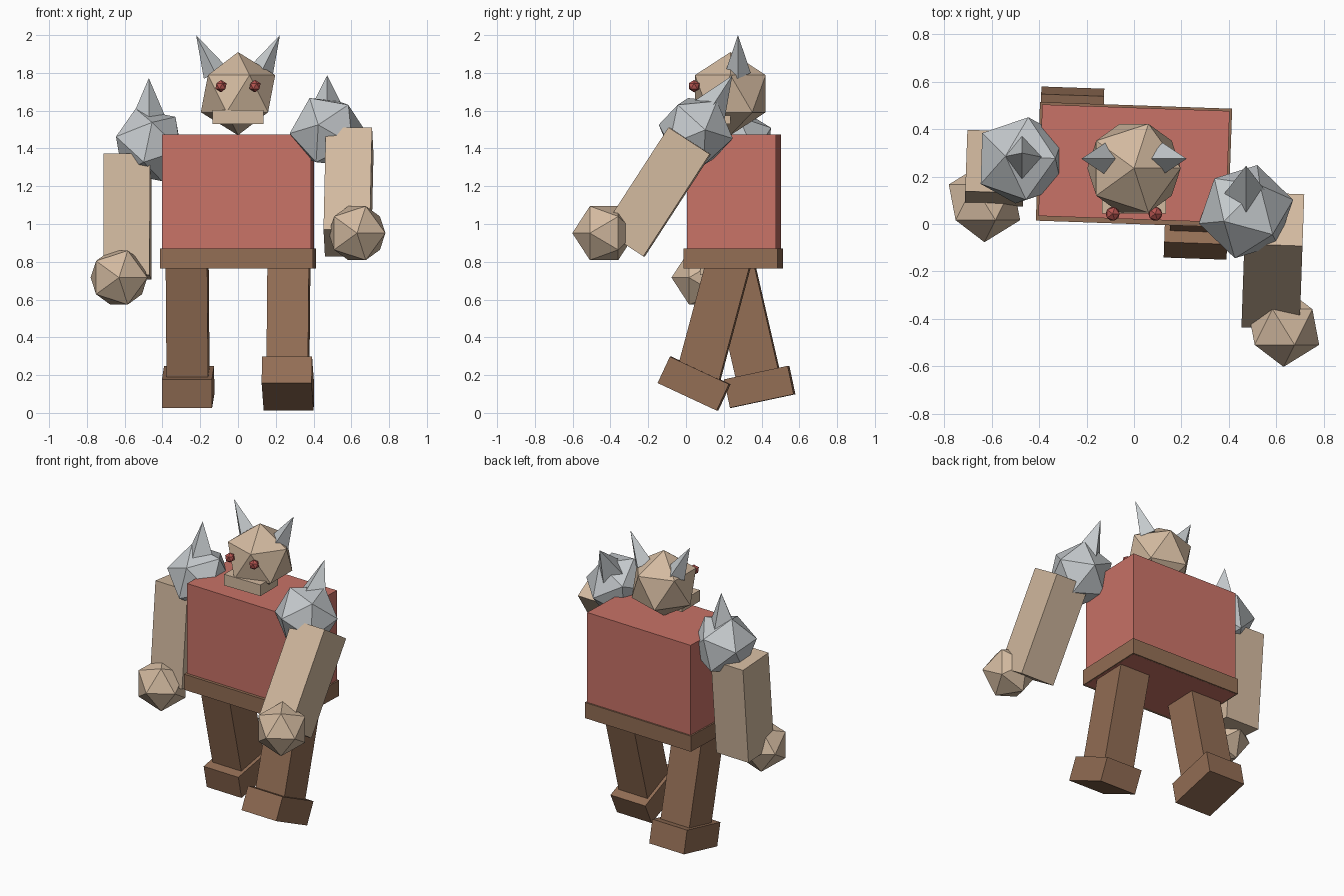
import bpy
from math import radians
from mathutils import Vector, Matrix

old = bpy.data.objects.get("Cube")
if old:
    bpy.data.objects.remove(old, do_unlink=True)


def material(name, rgb):
    m = bpy.data.materials.new(name)
    m.use_nodes = True
    m.diffuse_color = (*rgb, 1)
    m.node_tree.nodes["Principled BSDF"].inputs["Base Color"].default_value = (*rgb, 1)
    return m


SKIN = material("tan skin", (0.65, 0.49, 0.35))
RED = material("red tunic", (0.58, 0.17, 0.135))
BROWN = material("brown leather", (0.29, 0.155, 0.09))
STEEL = material("pale steel", (0.56, 0.59, 0.61))
EYE = material("eye red", (0.46, 0.09, 0.08))
YAW = -2


def finish(name, mat):
    ob = bpy.context.object
    ob.name = name
    ob.data.materials.append(mat)
    return ob


def box(name, mat, loc, size, tilt=0, yaw=0):
    bpy.ops.mesh.primitive_cube_add(size=1, location=loc,
                                    rotation=(radians(tilt), 0, radians(yaw)))
    ob = finish(name, mat)
    ob.scale = size
    return ob


def ball(name, mat, loc, radius, rotation=(0, 0, 0)):
    bpy.ops.mesh.primitive_ico_sphere_add(subdivisions=1, radius=radius, location=loc,
                                          rotation=[radians(a) for a in rotation])
    return finish(name, mat)


def spike(name, mat, base, tip, radius):
    # four-sided cone running from base to tip
    base, tip = Vector(base), Vector(tip)
    axis = tip - base
    bpy.ops.mesh.primitive_cone_add(vertices=4, radius1=radius, radius2=0,
                                    depth=axis.length, location=(base + tip) / 2,
                                    rotation=axis.to_track_quat('Z', 'Y').to_euler())
    return finish(name, mat)


# Body
box("torso", RED, (0, 0.255, 1.12), (0.79, 0.47, 0.71), yaw=YAW)
box("belt", BROWN, (0, 0.25, 0.818), (0.81, 0.5, 0.105), yaw=YAW)

# Head
ball("head", SKIN, (0, 0.235, 1.69), 0.22)
box("jaw", SKIN, (0, 0.14, 1.567), (0.27, 0.19, 0.075))
for side, s in (("left", 1), ("right", -1)):
    ball(side + "_eye", EYE, (s * 0.09, 0.043, 1.73), 0.033)
    spike(side + "_horn", STEEL, (s * 0.12, 0.275, 1.8), (s * 0.222, 0.275, 2), 0.068)

# Legs in mid-stride: side, sign, leg centre, leg tilt, foot centre, foot tilt (y, z)
for side, s, leg, lean, foot, pitch in (
        ("left", 1, (0.153, 0.52), -15, (0.043, 0.155), -25),
        ("right", -1, (0.307, 0.52), 13, (0.39, 0.138), 12)):
    box(side + "_leg", BROWN, (s * 0.267, *leg), (0.22, 0.23, 0.7), lean, YAW)
    box(side + "_foot", BROWN, (s * 0.264, *foot), (0.265, 0.345, 0.154), pitch, YAW)

# Arms: shoulder pad, spike and fist all follow the swing of the arm
for side, s, centre, swing in (("left", 1, (0.585, -0.155, 1.17), -33),
                               ("right", -1, (-0.585, 0.235, 1.04), -5)):
    turn = Matrix.Rotation(radians(swing), 3, 'X')

    def on_arm(x, y, z):
        return Vector(centre) + turn @ Vector((s * x, y, z))

    box(side + "_arm", SKIN, centre, (0.245, 0.26, 0.645), swing, YAW)
    ball(side + "_fist", SKIN, on_arm(0.045, -0.115, -0.335), 0.168, (90, 0, 0))
    ball(side + "_shoulder_pad", STEEL, on_arm(-0.113, 0, 0.38), 0.205, (swing, s * 20, 0))
    spike(side + "_shoulder_spike", STEEL, on_arm(-0.113, 0, 0.5),
          on_arm(-0.113, 0, 0.735), 0.1)
